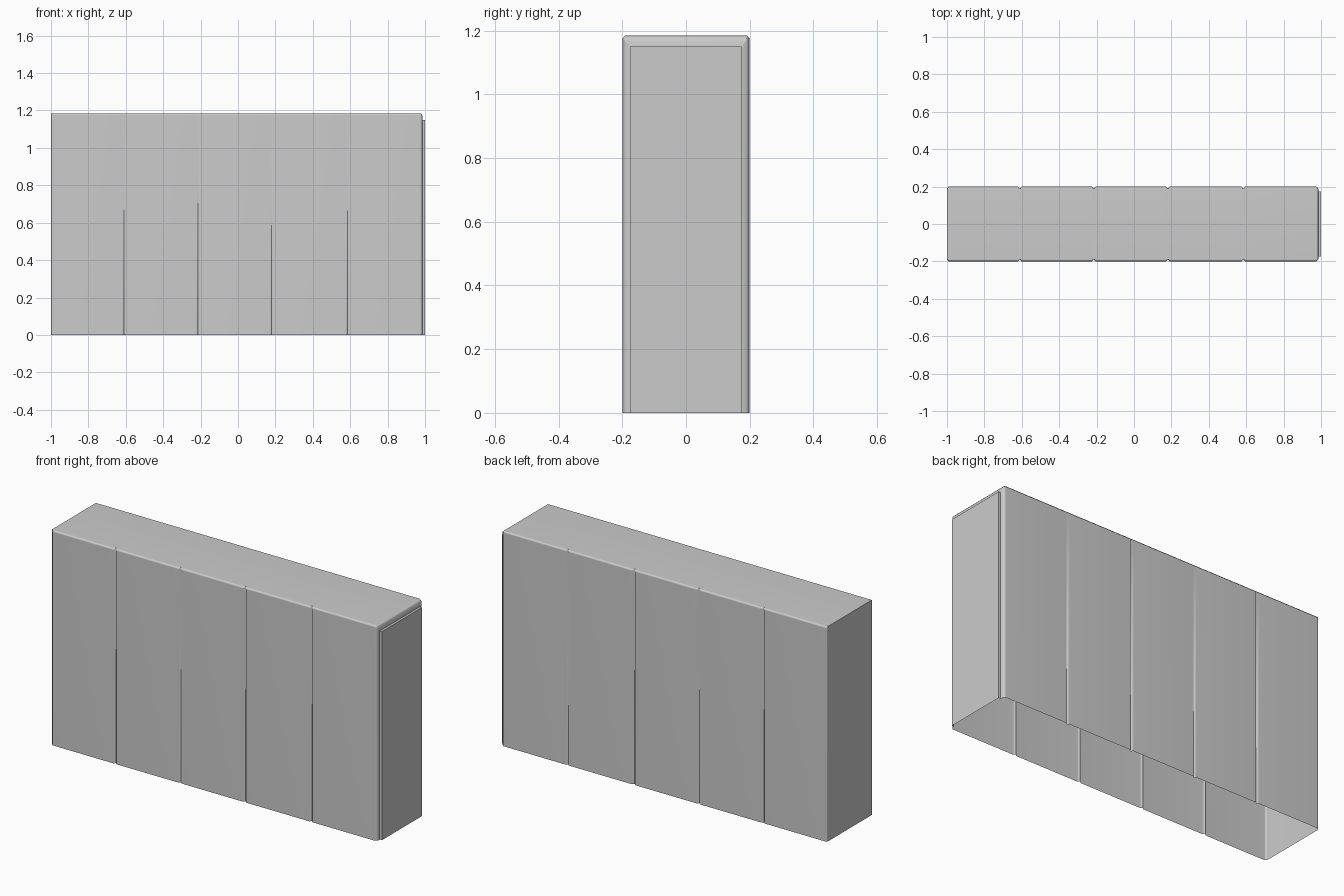
import bpy, bmesh

if "Cube" in bpy.data.objects:
    bpy.data.objects.remove(bpy.data.objects["Cube"])

TOP = 1.185      # overall height
HALF = 0.20      # half thickness
CH = 0.01        # edge chamfer and groove depth
GROOVES = (-0.61, -0.215, 0.18, 0.585)


def section(bm, x, half, top, chamfer=CH):
    """Upside-down U cross-section, open at the floor."""
    inner = min(half, HALF - chamfer)
    pts = [(-half, 0), (-half, top - chamfer), (-inner, top),
           (inner, top), (half, top - chamfer), (half, 0)]
    return [bm.verts.new((x, y, z)) for y, z in pts]


# stations along the length: x, half thickness, height
stations = [(-1.0, HALF - CH, TOP), (-0.99, HALF, TOP)]
for g in GROOVES:
    stations += [(g - 0.01, HALF, TOP), (g, HALF - CH, TOP), (g + 0.01, HALF, TOP)]
# rounded right rim, then the raised end panel
stations += [(0.975, HALF, TOP), (0.985, HALF - CH, TOP - CH),
             (0.987, 0.175, 1.15), (1.0, 0.175, 1.15)]

# hollow panelled shell
bm = bmesh.new()
rings = [section(bm, x, h, t, 0.001 if h == 0.175 else CH) for x, h, t in stations]
for a, b in zip(rings, rings[1:]):
    for i in range(5):
        bm.faces.new((a[i], b[i], b[i + 1], a[i + 1]))
bm.faces.new(rings[0])
bm.faces.new(rings[-1][::-1])
bmesh.ops.remove_doubles(bm, verts=bm.verts, dist=0.0002)
bmesh.ops.recalc_face_normals(bm, faces=bm.faces)

mesh = bpy.data.meshes.new("panelled_shell")
bm.to_mesh(mesh)
bm.free()
shell = bpy.data.objects.new("panelled_shell", mesh)
bpy.context.collection.objects.link(shell)

# soft chamfers, crisp corners
bpy.context.view_layer.objects.active = shell
shell.select_set(True)
bpy.ops.object.shade_smooth_by_angle(angle=0.87)
shell.modifiers.new("weighted_normals", 'WEIGHTED_NORMAL').keep_sharp = True
